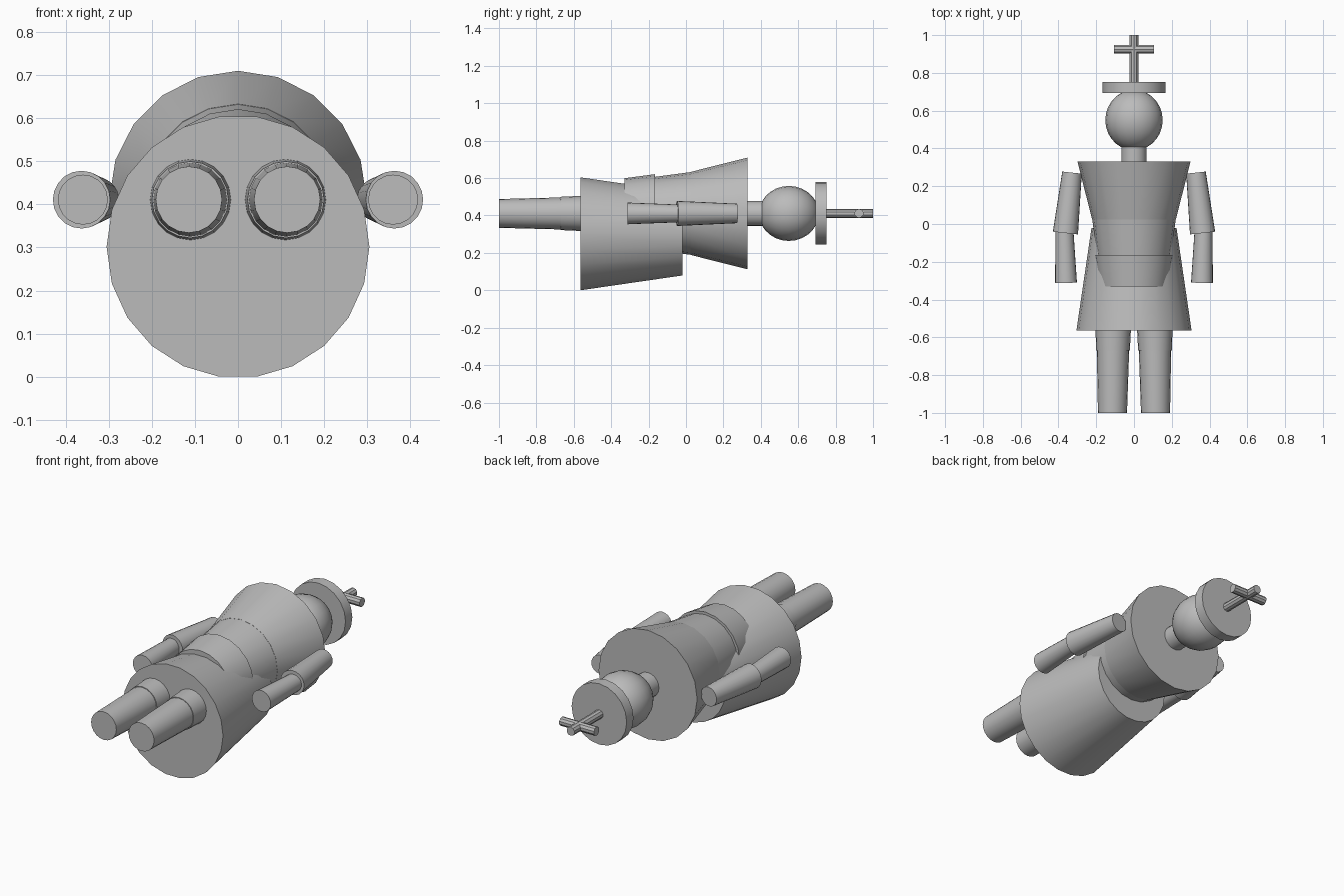
import bpy, bmesh, math
from mathutils import Vector

if "Cube" in bpy.data.objects:
    bpy.data.objects.remove(bpy.data.objects["Cube"])

grey = bpy.data.materials.new("plain grey")
grey.diffuse_color = (0.5, 0.5, 0.5, 1)
grey.use_nodes = True
grey.node_tree.nodes["Principled BSDF"].inputs["Base Color"].default_value = grey.diffuse_color
CZ = 0.411  # height of the body axis


def finish(bm, name):
    bmesh.ops.recalc_face_normals(bm, faces=bm.faces)
    me = bpy.data.meshes.new(name)
    bm.to_mesh(me)
    bm.free()
    me.materials.append(grey)
    ob = bpy.data.objects.new(name, me)
    bpy.context.collection.objects.link(ob)
    bpy.ops.object.select_all(action='DESELECT')
    ob.select_set(True)
    bpy.context.view_layer.objects.active = ob
    bpy.ops.object.shade_smooth_by_angle(angle=math.radians(30))
    return ob


def cone(name, p, q, r1, r2, n=20, z=CZ, start=0.0):
    """Closed tapered cylinder between two (x, y) points at height z."""
    a, b = Vector((*p, z)), Vector((*q, z))
    up = Vector((0, 0, 1))
    side = (b - a).normalized().cross(up)
    bm = bmesh.new()
    rings = []
    for c, r in ((a, r1), (b, r2)):
        angles = [start + math.tau * i / n for i in range(n)]
        rings.append([bm.verts.new(c + r * (up * math.cos(t) + side * math.sin(t)))
                      for t in angles])
    for i in range(n):
        j = (i + 1) % n
        bm.faces.new((rings[0][i], rings[0][j], rings[1][j], rings[1][i]))
    bm.faces.new(rings[0])
    bm.faces.new(rings[1])
    return finish(bm, name)


# Coat skirt, set lower than the body axis
cone("skirt", (0, -0.565), (0, -0.02), 0.305, 0.225, 22, 0.302, math.pi / 2)

# Torso and belt
cone("chest", (0, 0.33), (0, 0.025), 0.299, 0.222)
cone("waist", (0, 0.05), (0, -0.20), 0.2245, 0.191)
cone("belt", (0, -0.165), (0, -0.33), 0.21, 0.188)

# Neck and head
cone("neck", (0, 0.31), (0, 0.43), 0.067, 0.067)
bm = bmesh.new()
bmesh.ops.create_uvsphere(bm, u_segments=20, v_segments=14, radius=1)
for v in bm.verts:
    x, y, z = v.co
    v.co = (x * 0.152, 0.55 + z * 0.16, CZ + y * 0.147)
finish(bm, "head")

# Flat hat with a cross on top
cone("hat", (0, 0.693), (0, 0.752), 0.167, 0.167)
cone("cross_post", (0, 0.74), (0, 1.0), 0.024, 0.024, 10)
cone("cross_bar", (-0.105, 0.925), (0.105, 0.925), 0.024, 0.024, 10)

# Arms and legs on both sides
for s, label in ((-1, "left"), (1, "right")):
    cone(label + "_upper_arm", (s * 0.328, 0.272), (s * 0.363, -0.048), 0.052, 0.067)
    cone(label + "_forearm", (s * 0.368, -0.03), (s * 0.36, -0.312), 0.047, 0.058)
    cone(label + "_thigh", (s * 0.109, -0.40), (s * 0.111, -0.67), 0.101, 0.089)
    cone(label + "_shin", (s * 0.111, -0.65), (s * 0.114, -1.0), 0.086, 0.077)
